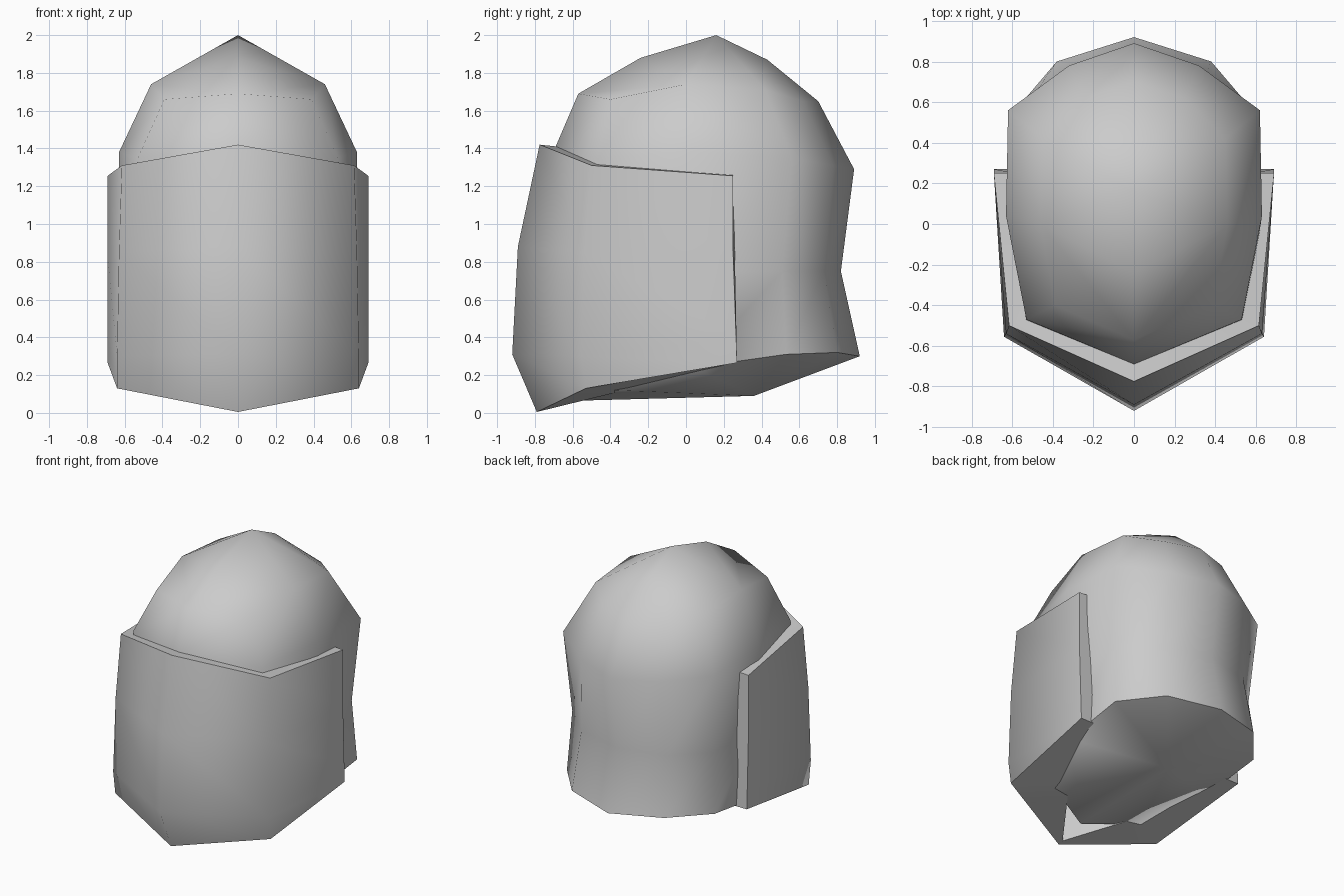
import bpy
import bmesh
import math

cube = bpy.data.objects.get("Cube")
if cube:
    bpy.data.objects.remove(cube, do_unlink=True)

grey = bpy.data.materials.new("plain grey")
grey.use_nodes = True
colour = (0.6, 0.6, 0.6, 1)
grey.diffuse_color = colour
grey.node_tree.nodes["Principled BSDF"].inputs["Base Color"].default_value = colour


def finish(bm, name):
    """Turn the bmesh into a smooth object with crisp rims."""
    bmesh.ops.recalc_face_normals(bm, faces=bm.faces)
    mesh = bpy.data.meshes.new(name)
    bm.to_mesh(mesh)
    bm.free()
    mesh.materials.append(grey)
    obj = bpy.data.objects.new(name, mesh)
    bpy.context.collection.objects.link(obj)
    bpy.ops.object.select_all(action="DESELECT")
    obj.select_set(True)
    bpy.context.view_layer.objects.active = obj
    bpy.ops.object.shade_smooth_by_angle(angle=math.radians(68))
    return obj


def mirrored(point):
    return (-point[0], point[1], point[2])


def bridge(bm, a, b):
    """Join two closed loops of equal length with quads."""
    n = len(a)
    for i in range(n):
        j = (i + 1) % n
        bm.faces.new((a[i], a[j], b[j], b[i]))


# Helmet shell: half rings from front middle to back middle, bottom upwards
half_rings = [
    [(0, -.56, .065), (.38, -.38, .12), (.60, .04, .24), (.61, .53, .31), (.38, .80, .32), (0, .92, .30)],
    [(0, -.72, .75), (.55, -.49, .75), (.62, .04, .75), (.58, .51, .75), (.35, .73, .75), (0, .82, .75)],
    [(0, -.69, 1.41), (.53, -.47, 1.35), (.63, .04, 1.38), (.62, .56, 1.35), (.32, .78, 1.31), (0, .89, 1.29)],
    [(0, -.57, 1.69), (.39, -.40, 1.66), (.46, 0, 1.74), (.45, .42, 1.71), (.25, .62, 1.65), (0, .70, 1.65)],
]
bm = bmesh.new()
rings = []
for half in half_rings:
    full = half + [mirrored(p) for p in half[-2:0:-1]]
    rings.append([bm.verts.new(p) for p in full])
for lower, upper in zip(rings, rings[1:]):
    bridge(bm, lower, upper)

# Crown: a ridge of three points along the middle
ridge = [bm.verts.new(p) for p in ((0, -.24, 1.88), (0, .16, 2), (0, .43, 1.87))]
top = rings[-1]
for side in (1, -1):
    f, fs, s1, s2, bs, b = [top[side * i] for i in range(6)]
    for face in ((f, fs, s1, ridge[0]), (ridge[0], s1, ridge[1]), (s1, s2, ridge[1]),
                 (ridge[1], s2, ridge[2]), (ridge[2], s2, bs, b)):
        bm.faces.new(face)

# Underside: a shallow fan
base = rings[0]
low = bm.verts.new((0, .36, .09))
for i in range(len(base)):
    bm.faces.new((base[i], base[(i + 1) % len(base)], low))
finish(bm, "helmet_shell")

# Face plate: closed sections, outer points going down then inner points going up
middle = [(0, -.775, 1.42), (0, -.89, .88), (0, -.92, .31), (0, -.79, .005), (0, -.75, .015), (0, -.68, 1.41)]
corner = [(.615, -.50, 1.31), (.63, -.54, .85), (.64, -.555, .30), (.64, -.53, .13), (.35, -.26, .135), (.52, -.46, 1.315)]
rear = [(.69, .25, 1.255), (.69, .25, .83), (.69, .265, .40), (.69, .27, .265), (.57, .27, .265), (.58, .25, 1.26)]
columns = [[mirrored(p) for p in rear], [mirrored(p) for p in corner], middle, corner, rear]
bm = bmesh.new()
loops = [[bm.verts.new(p) for p in column] for column in columns]
for a, b in zip(loops, loops[1:]):
    bridge(bm, a, b)
bm.faces.new(loops[0])
bm.faces.new(loops[-1])
finish(bm, "face_plate")
